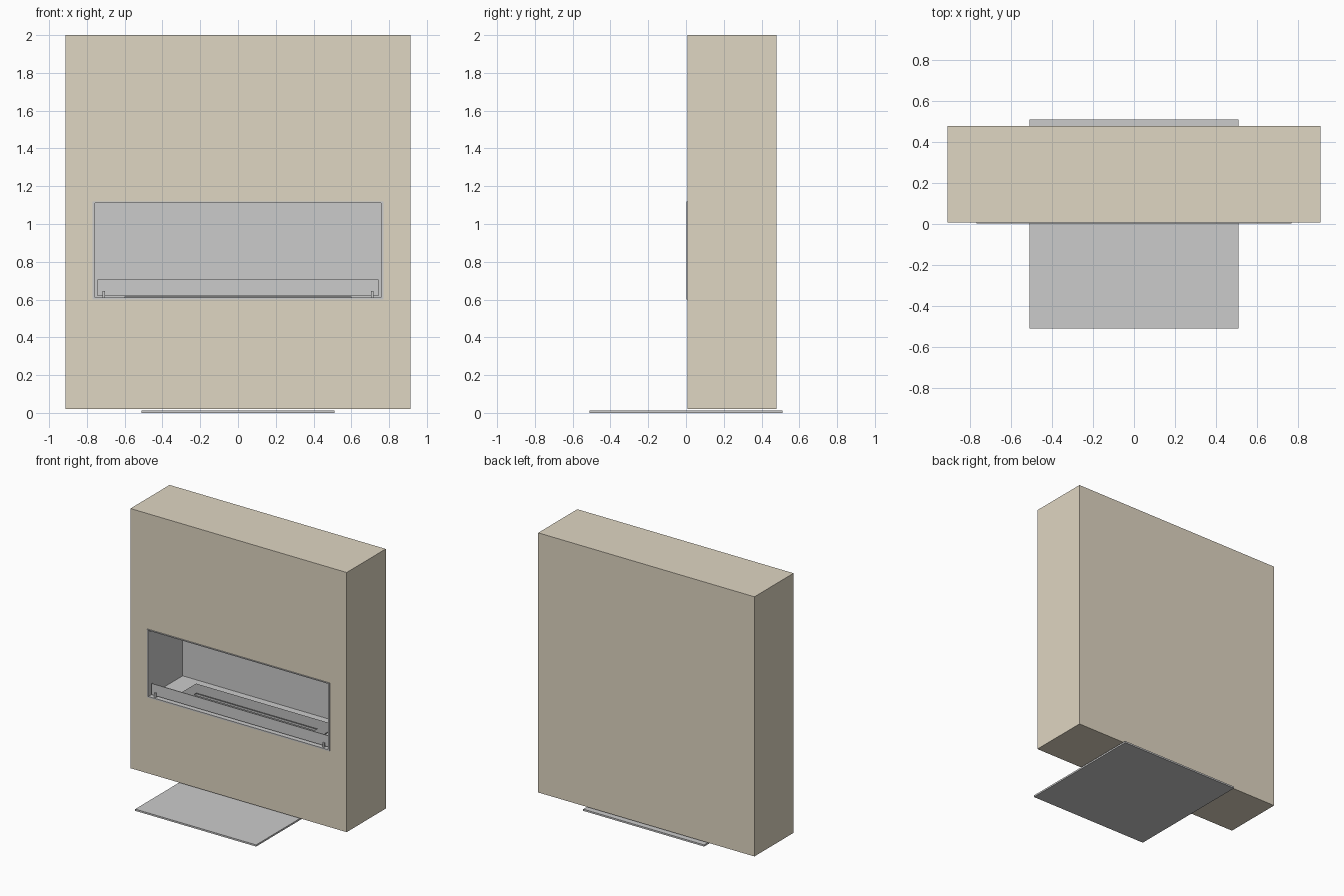
import bpy, bmesh
from mathutils import Vector

if "Cube" in bpy.data.objects:
    bpy.data.objects.remove(bpy.data.objects["Cube"])


def material(name, rgb):
    m = bpy.data.materials.new(name)
    m.diffuse_color = (*rgb, 1)
    m.use_nodes = True
    m.node_tree.nodes["Principled BSDF"].inputs["Base Color"].default_value = m.diffuse_color
    return m


def finish(name, bm, mat=None):
    bmesh.ops.recalc_face_normals(bm, faces=bm.faces)
    mesh = bpy.data.meshes.new(name)
    bm.to_mesh(mesh)
    bm.free()
    ob = bpy.data.objects.new(name, mesh)
    bpy.context.collection.objects.link(ob)
    if mat:
        mesh.materials.append(mat)
    return ob


def add_box(bm, x0, x1, y0, y1, z0, z1):
    lo, hi = Vector((x0, y0, z0)), Vector((x1, y1, z1))
    mid, size = (lo + hi) / 2, hi - lo
    verts = bmesh.ops.create_cube(bm, size=1)["verts"]
    for v in verts:
        v.co = Vector(c * s for c, s in zip(v.co, size)) + mid


def boxes(name, specs, mat=None):
    bm = bmesh.new()
    for s in specs:
        add_box(bm, *s)
    return finish(name, bm, mat)


def cut(target, name, spec):
    cutter = boxes(name, [spec])
    cutter.hide_render = True
    cutter.hide_set(True)
    mod = target.modifiers.new("opening", "BOOLEAN")
    mod.operation = "DIFFERENCE"
    mod.solver = "EXACT"
    mod.object = cutter


beige = material("beige_wall", (0.74, 0.67, 0.54))
dark = material("dark_steel", (0.32, 0.32, 0.32))

# Floor plate
boxes("floor_plate", [(-0.51, 0.51, -0.51, 0.51, 0, 0.013)])

# Chimney wall with a pocket for the firebox
wall = boxes("chimney_wall", [(-0.912, 0.912, 0.007, 0.478, 0.02, 2.0)], beige)
cut(wall, "pocket_cutter", (-0.762, 0.762, -0.1, 0.42, 0.605, 1.116))

# Firebox liner: open-fronted sheet-metal box
liner = boxes("firebox_liner", [(-0.761, 0.761, 0.004, 0.419, 0.606, 1.115)])
cut(liner, "liner_cutter", (-0.757, 0.757, -0.1, 0.415, 0.610, 1.111))

# Thin trim around the opening
trim = boxes("front_trim", [(-0.77, 0.77, 0.002, 0.009, 0.6, 1.12)])
cut(trim, "trim_cutter", (-0.759, 0.759, -0.1, 0.1, 0.61, 1.115))

# Burner plate with a long flame slot, and the slot's raised rim
burner = boxes("burner_plate", [(-0.6, 0.6, 0.07, 0.352, 0.609, 0.617)], dark)
cut(burner, "slot_cutter", (-0.51, 0.51, 0.195, 0.227, 0.611, 0.7))

# Low glass guard held by two pairs of clips
boxes("glass_guard", [(-0.745, 0.745, 0.022, 0.028, 0.62, 0.705)])
boxes("glass_clips", [(s * 0.71 - 0.007, s * 0.71 + 0.007, y, y + 0.008, 0.61, 0.645)
                      for s in (-1, 1) for y in (0.014, 0.028)])
boxes("clip_feet", [(s * 0.71 - 0.007, s * 0.71 + 0.007, 0.014, 0.036, 0.61, 0.62)
                    for s in (-1, 1)])
